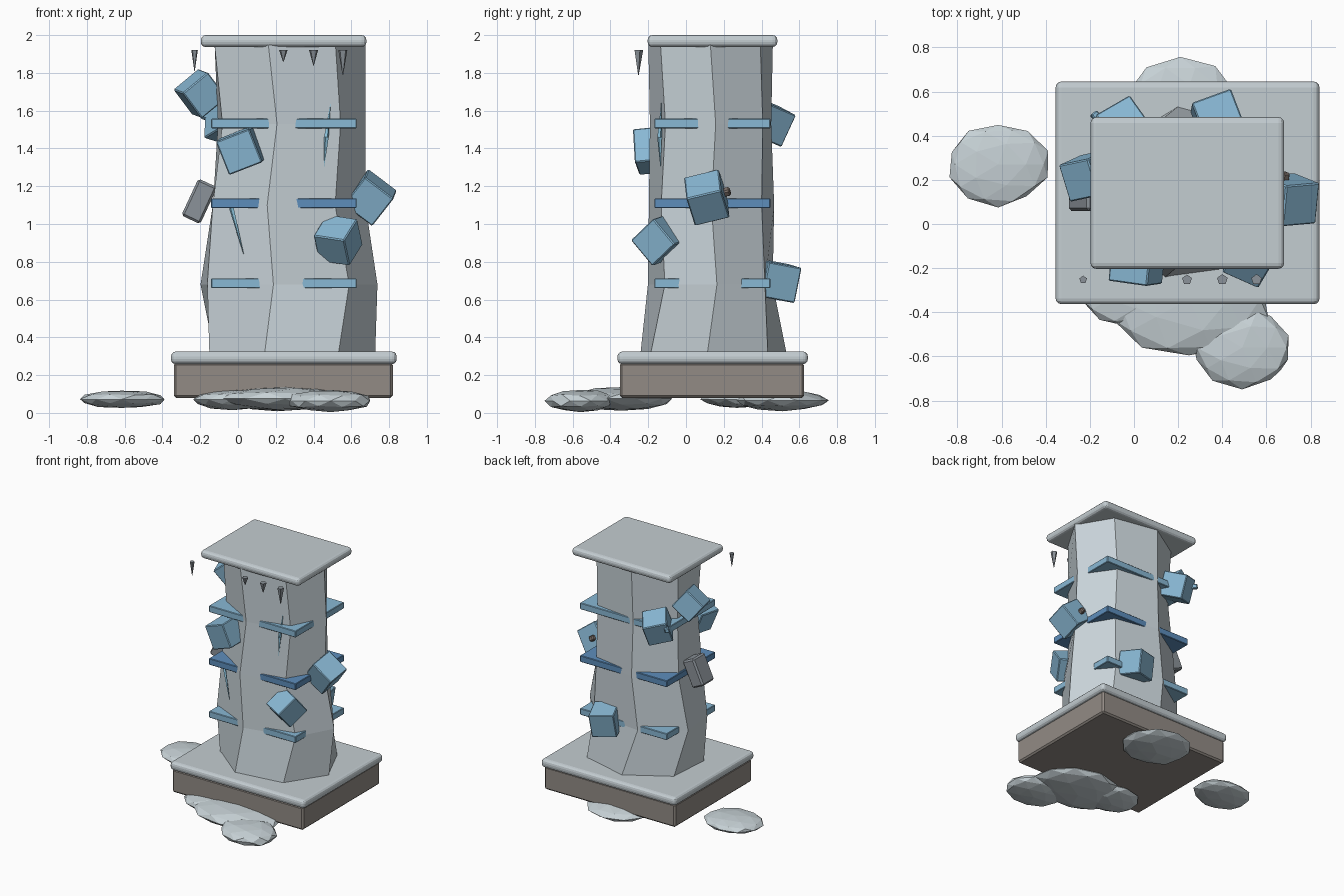
import bpy, bmesh, math, random
from mathutils import Vector, Euler

if "Cube" in bpy.data.objects:
    bpy.data.objects.remove(bpy.data.objects["Cube"])

random.seed(4)


def material(name, rgb):
    m = bpy.data.materials.new(name)
    m.diffuse_color = (*rgb, 1)
    m.use_nodes = True
    m.node_tree.nodes["Principled BSDF"].inputs["Base Color"].default_value = m.diffuse_color
    return m


STONE = material("pale stone", (0.58, 0.65, 0.69))
TRIM = material("trim stone", (0.55, 0.61, 0.64))
EARTH = material("brown stone", (0.29, 0.26, 0.235))
SNOW = material("snow grey", (0.57, 0.64, 0.67))
ICE = material("ice blue", (0.25, 0.48, 0.66))
DEEP = material("deep blue", (0.11, 0.27, 0.50))
SLATE = material("slate grey", (0.26, 0.29, 0.32))
SHARD = material("bright ice", (0.28, 0.58, 0.76))
PEG = material("peg brown", (0.20, 0.16, 0.14))


def finish(name, bm, mat):
    bmesh.ops.recalc_face_normals(bm, faces=bm.faces)
    me = bpy.data.meshes.new(name)
    bm.to_mesh(me)
    bm.free()
    me.materials.append(mat)
    ob = bpy.data.objects.new(name, me)
    bpy.context.collection.objects.link(ob)
    return ob


def box(name, centre, size, mat, rot=(0, 0, 0), bevel=0.0, segments=1):
    bm = bmesh.new()
    bmesh.ops.create_cube(bm, size=1)
    for v in bm.verts:
        v.co = Vector(a * b for a, b in zip(v.co, size))
    if bevel:
        bmesh.ops.bevel(bm, geom=bm.edges[:], offset=bevel, segments=segments,
                        profile=0.5, affect='EDGES')
    ob = finish(name, bm, mat)
    ob.location = centre
    ob.rotation_euler = Euler([math.radians(a) for a in rot])
    return ob


def slab(name, lo, hi, mat, bevel=0.0, segments=1):
    centre = [(a + b) / 2 for a, b in zip(lo, hi)]
    size = [b - a for a, b in zip(lo, hi)]
    return box(name, centre, size, mat, bevel=bevel, segments=segments)


def spike(name, start, end, radius, sides, mat):
    """Cone with its base at start and its tip at end."""
    start, end = Vector(start), Vector(end)
    axis = end - start
    bm = bmesh.new()
    bmesh.ops.create_cone(bm, cap_ends=True, segments=sides, radius1=radius,
                          radius2=radius * 0.08, depth=axis.length)
    ob = finish(name, bm, mat)
    ob.location = (start + end) / 2
    ob.rotation_euler = axis.to_track_quat('Z', 'Y').to_euler()


# Plinth, its coping and the top slab
slab("plinth", (-0.34, -0.35, 0.08), (0.82, 0.625, 0.265), EARTH, 0.012)
slab("plinth_coping", (-0.355, -0.363, 0.258), (0.84, 0.645, 0.325), TRIM, 0.026, 3)
slab("top_slab", (-0.197, -0.203, 1.937), (0.68, 0.484, 2.0), TRIM, 0.026, 3)

# Seven-sided twisted column: z, centre x, centre y, radius x, radius y, turn
rings = [
    (0.30, 0.272, 0.14, 0.455, 0.40, -107),
    (0.68, 0.255, 0.135, 0.485, 0.34, -98),
    (1.10, 0.250, 0.135, 0.425, 0.34, -103),
    (1.53, 0.270, 0.135, 0.405, 0.33, -99),
    (1.95, 0.255, 0.13, 0.42, 0.338, -103),
]
bm = bmesh.new()
loops = []
for z, cx, cy, rx, ry, turn in rings:
    angles = [math.radians(turn + 360 * i / 7) for i in range(7)]
    loops.append([bm.verts.new((cx + rx * math.cos(a), cy + ry * math.sin(a), z))
                  for a in angles])
for low, high in zip(loops, loops[1:]):
    for i in range(7):
        j = (i + 1) % 7
        bm.faces.new((low[i], low[j], high[j], high[i]))
bm.faces.new(loops[0][::-1])
bm.faces.new(loops[-1])
finish("column", bm, STONE)

# Square bands whose corners poke out of the column
for name, z, mat in (("lower_band", 0.686, ICE), ("middle_band", 1.11, DEEP),
                     ("upper_band", 1.532, ICE)):
    slab(name, (-0.142, -0.167, z - 0.026), (0.628, 0.447, z + 0.026), mat, 0.004)

# Ice blocks stuck to the column
blocks = [
    ((-0.20, 0.22, 1.69), 0.175, (8, -39, 12)),
    ((0.015, -0.17, 1.39), 0.19, (6, -21, -8)),
    ((0.70, 0.11, 1.14), 0.19, (17, 37, 5)),
    ((0.53, -0.14, 0.915), 0.18, (40, 8, -24)),
    ((-0.05, 0.43, 1.545), 0.185, (-20, 15, 30)),
    ((0.38, 0.475, 0.70), 0.19, (-10, 6, 20)),
]
for i, (centre, size, rot) in enumerate(blocks):
    box(f"ice_block_{i + 1}", centre, (size,) * 3, ICE, rot, 0.006)
box("slate_block", (-0.205, 0.135, 1.12), (0.11, 0.15, 0.215), SLATE, (0, 25, 0), 0.012)

# Small pegs on two blocks
box("side_peg", (0.68, 0.215, 1.17), (0.04, 0.04, 0.04), PEG, (17, 37, 5), 0.008)
box("back_peg", (-0.14, 0.45, 1.57), (0.035, 0.14, 0.035), ICE, (0, 15, 40), 0.006)

# Icicles below the front edge of the top slab
for i, (x, tip, r) in enumerate(((-0.23, 1.81, 0.018), (0.24, 1.86, 0.023),
                                 (0.40, 1.84, 0.025), (0.555, 1.79, 0.025))):
    spike(f"icicle_{i + 1}", (x, -0.252, 1.92), (x, -0.252, tip), r, 5, SLATE)

# Thin shards lying on the front faces
spike("left_shard", (-0.035, -0.125, 1.085), (0.03, -0.15, 0.84), 0.013, 4, SHARD)
spike("right_shard_top", (0.468, -0.14, 1.46), (0.49, -0.13, 1.64), 0.013, 4, SHARD)
spike("right_shard_bottom", (0.468, -0.14, 1.46), (0.455, -0.135, 1.30), 0.013, 4, SHARD)

# Flattened drifts around the plinth
drifts = [
    ((-0.615, 0.27, 0.072), (0.235, 0.192, 0.048)),
    ((0.25, -0.34, 0.075), (0.37, 0.275, 0.064)),
    ((0.49, -0.56, 0.064), (0.235, 0.19, 0.062)),
    ((-0.03, -0.29, 0.07), (0.215, 0.18, 0.055)),
    ((0.21, 0.51, 0.066), (0.265, 0.25, 0.056)),
]
for i, (centre, radii) in enumerate(drifts):
    bm = bmesh.new()
    bmesh.ops.create_icosphere(bm, subdivisions=2, radius=1)
    for v in bm.verts:
        k = random.uniform(0.92, 1.03)
        v.co = Vector(c + r * k * p for c, r, p in zip(centre, radii, v.co))
        v.co.z = max(v.co.z, 0.0)
    finish(f"drift_{i + 1}", bm, SNOW)
